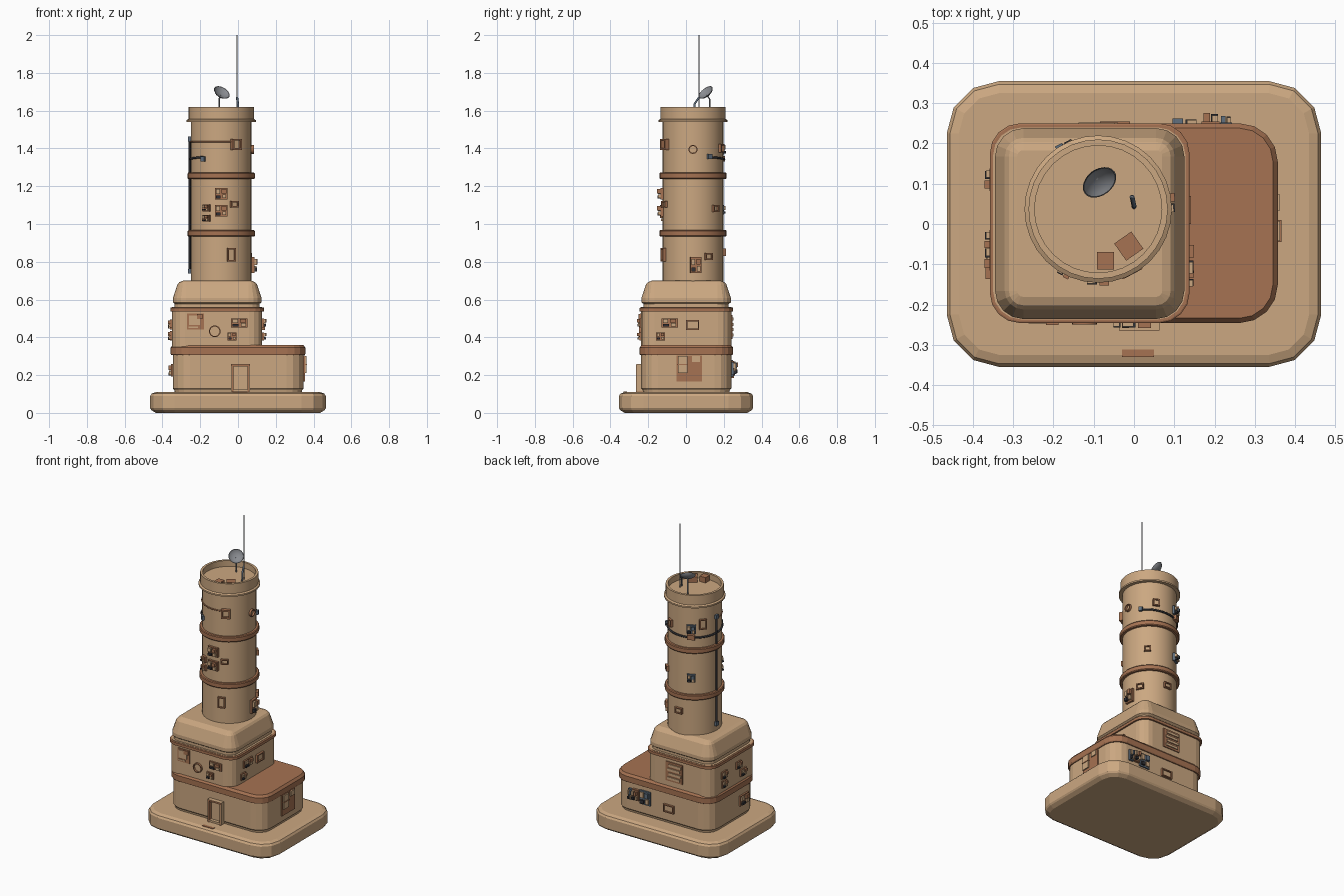
import bpy, bmesh, math
from mathutils import Matrix, Vector

if "Cube" in bpy.data.objects:
    bpy.data.objects.remove(bpy.data.objects["Cube"])


def material(name, *rgb):
    m = bpy.data.materials.new(name)
    m.use_nodes = True
    m.diffuse_color = (*rgb, 1)
    m.node_tree.nodes["Principled BSDF"].inputs["Base Color"].default_value = (*rgb, 1)
    return m


SAND = material("sandstone", 0.60, 0.39, 0.22)
CLAY = material("terracotta", 0.38, 0.17, 0.085)
DARK = material("dark_cable", 0.03, 0.03, 0.035)
BLUE = material("blue_grey_metal", 0.12, 0.16, 0.21)
GREY = material("dish_grey", 0.25, 0.26, 0.28)
MATS = [SAND, CLAY, DARK, BLUE, GREY]
CX, CY, R = -0.089, 0.037, 0.161


def finish(name, bm, mats, smooth=False):
    bmesh.ops.recalc_face_normals(bm, faces=bm.faces)
    me = bpy.data.meshes.new(name)
    bm.to_mesh(me)
    bm.free()
    for m in mats:
        me.materials.append(m)
    ob = bpy.data.objects.new(name, me)
    bpy.context.collection.objects.link(ob)
    if smooth:
        bpy.ops.object.select_all(action='DESELECT')
        ob.select_set(True)
        bpy.context.view_layer.objects.active = ob
        bpy.ops.object.shade_smooth_by_angle(angle=math.radians(30))
    return ob


def skin(bm, rings, cap=True):
    loops = [[bm.verts.new(p) for p in ring] for ring in rings]
    n = len(loops[0])
    for a, b in zip(loops, loops[1:]):
        for i in range(n):
            bm.faces.new((a[i], a[(i + 1) % n], b[(i + 1) % n], b[i]))
    if cap:
        bm.faces.new(loops[0])
        bm.faces.new(loops[-1])


def slab(name, x0, x1, y0, y1, r, levels, mat, seg=3):
    """Rounded rectangular block lofted through (height, inset) levels."""
    rings = []
    for z, d in levels:
        rr = max(r - d, 0.01)
        ring = []
        for k, (px, py) in enumerate([(x1, y1), (x0, y1), (x0, y0), (x1, y0)]):
            sx, sy = (1 if px == x1 else -1), (1 if py == y1 else -1)
            for i in range(seg + 1):
                a = math.pi / 2 * (k + i / seg)
                ring.append((px - sx * (d + rr) + rr * math.cos(a),
                             py - sy * (d + rr) + rr * math.sin(a), z))
        rings.append(ring)
    bm = bmesh.new()
    skin(bm, rings)
    return finish(name, bm, [mat])


def lathe(name, profile, mat, M, n=32, cap=True):
    bm = bmesh.new()
    skin(bm, [[M @ Vector((r * math.cos(math.tau * i / n), r * math.sin(math.tau * i / n), z))
               for i in range(n)] for r, z in profile], cap)
    return finish(name, bm, [mat], True)


def tube(name, points, radius, mat):
    cu = bpy.data.curves.new(name, 'CURVE')
    cu.dimensions = '3D'
    cu.bevel_depth, cu.bevel_resolution, cu.use_fill_caps = radius, 1, True
    sp = cu.splines.new('POLY')
    sp.points.add(len(points) - 1)
    for p, c in zip(sp.points, points):
        p.co = (*c, 1)
    cu.materials.append(mat)
    ob = bpy.data.objects.new(name, cu)
    bpy.context.collection.objects.link(ob)


def wall(az, pos, z):
    """Local frame on a flat wall: x along it, -y outward."""
    return Matrix.Translation((*pos, z)) @ Matrix.Rotation(math.radians(az + 90), 4, 'Z')


def on_tower(az, z):
    a = math.radians(az)
    return wall(az, (CX + R * math.cos(a), CY + R * math.sin(a)), z)


def plates(name, M, items):
    """Boxes (u, v, width, height, depth, material) standing out of a wall."""
    bm = bmesh.new()
    for u, v, w, h, d, m in items:
        T = M @ Matrix.Translation((u, (0.01 - d) / 2, v)) @ Matrix.Diagonal((w, d + 0.01, h, 1))
        made = bmesh.ops.create_cube(bm, size=1, matrix=T)
        for f in {f for vert in made["verts"] for f in vert.link_faces}:
            f.material_index = MATS.index(m)
    return finish(name, bm, MATS)


def window(name, M, w, h, mat=CLAY, pane=SAND, d=0.014, t=0.007):
    bars = [(s * (w - t) / 2, 0, t, h, d, mat) for s in (-1, 1)]
    bars += [(0, s * (h - t) / 2, w, t, d, mat) for s in (-1, 1)]
    plates(name, M, bars + [(0, 0, w - t, h - t, 0.005, pane)])


def machine(name, M, w, h, mat=CLAY, d=0.018):
    """Equipment panel: backing plate with a few raised modules."""
    plates(name, M, [(0, 0, w, h, d * 0.5, mat),
                     (-w * .25, h * .2, w * .32, h * .4, d, SAND),
                     (w * .22, h * .22, w * .36, h * .36, d * 1.2, mat),
                     (-w * .22, -h * .28, w * .36, h * .24, d * 1.1, DARK),
                     (w * .24, -h * .22, w * .3, h * .34, d, SAND)])


def ring(name, M, r, mat, t=0.006):
    T = M @ Matrix.Rotation(math.pi / 2, 4, 'X')
    lathe(name, [(r - t, -.01), (r - t, .012), (r, .012), (r, -.01)], mat, T, 20, False)


# Stepped building
slab("base", -.465, .465, -.355, .355, .13,
     [(0, .03), (.015, .006), (.025, 0), (.09, 0), (.102, .008), (.11, .03)], SAND)
slab("lower_storey", -.345, .348, -.237, .24, .09, [(.1, .012), (.12, .008), (.13, 0), (.33, 0)], SAND, 4)
slab("lower_roof", -.357, .357, -.246, .25, .095,
     [(.306, .004), (.312, 0), (.345, 0), (.36, .012)], CLAY, 4)
slab("middle_storey", -.35, .128, -.237, .24, .07, [(.35, 0), (.56, 0)], SAND, 4)
slab("middle_cornice", -.358, .138, -.246, .25, .075, [(.538, 0), (.556, 0), (.558, .004)], CLAY, 4)
slab("neck", -.335, .115, -.225, .225, .06, [(.55, 0), (.59, 0)], SAND, 4)
slab("upper_storey", -.345, .125, -.236, .238, .07,
     [(.575, .014), (.585, 0), (.608, 0), (.68, .024), (.692, .034), (.7, .055)], SAND, 4)

# Round tower with recessed roof
C = Matrix.Translation((CX, CY, 0))
lathe("tower", [(R, .68), (R, 1.54), (.183, 1.54), (.183, 1.55), (.173, 1.556), (.173, 1.62),
                (.158, 1.62), (.158, 1.58)], SAND, C)
for z in (.95, 1.255):
    lathe("tower_band", [(R - .01, z - .017), (.174, z - .017), (.178, z - .012), (.178, z + .012),
                         (.174, z + .017), (R - .01, z + .017)], CLAY, C, cap=False)

# Front wall
FY, BY, LX, RX, MX = -.237, .24, .348, -.347, .128
window("front_door", wall(-90, (.013, FY), .185), .1, .145, SAND, SAND, .026, .012)
plates("door_lintel", wall(-90, (.013, FY), .252), [(0, 0, .1, .01, .028, CLAY)])
plates("door_jambs", wall(-90, (.013, FY), .18), [(s * .041, 0, .007, .14, .028, CLAY) for s in (-1, 1)])
plates("door_mat", Matrix.Translation((.01, -.322, .111)), [(0, 0, .08, .004, .008, CLAY)])
M = wall(-90, (-.225, FY), .483)
plates("front_panel", M, [(0, 0, .088, .085, .006, CLAY), (-.005, .008, .06, .05, .009, SAND),
                          (.022, .028, .03, .026, .014, CLAY), (-.012, -.03, .05, .008, .01, SAND)])
ring("round_vent", wall(-90, (-.123, FY), .432), .031, CLAY)
machine("front_machine", wall(-90, (.007, FY), .477), .088, .048)
machine("front_machine", wall(-90, (-.032, FY), .405), .048, .042)

# Left wall
M = wall(0, (LX, .018), .235)
plates("left_hatch", M, [(0, 0, .135, .135, .007, CLAY), (-.035, .02, .05, .09, .015, SAND),
                         (-.035, .022, .055, .006, .018, CLAY), (.035, .05, .042, .032, .013, SAND)])
machine("left_machine", wall(0, (MX, -.087), .477), .088, .048)
machine("left_machine", wall(0, (MX, -.135), .405), .048, .042)
window("left_window", wall(0, (MX, .035), .465), .07, .052)

# Back wall
machine("back_machine", wall(90, (.125, BY), .235), .075, .09, BLUE, .018)
machine("back_machine", wall(90, (.19, BY), .24), .045, .07, CLAY, .03)
machine("back_machine", wall(90, (.228, BY), .235), .03, .07, BLUE, .024)
window("back_window", wall(90, (-.047, BY), .21), .075, .05)
M = wall(90, (-.085, BY), .455)
plates("back_shutter", M, [(0, 0, .12, .125, .006, CLAY)] +
       [(.008 * (i % 2), -.042 + .028 * i, .09, .016, .012, SAND) for i in range(4)])

# Right wall
machine("right_machine", wall(180, (RX, -.1), .225), .09, .065)
for y, z, w in ((.11, .465, .055), (-.04, .472, .05), (.11, .405, .045), (-.085, .41, .06)):
    machine("right_machine", wall(180, (RX - .003, y), z), w, .045)

# Tower fittings, placed by bearing and height
for az, z, w, h in ((-71, .837, .045, .07), (-65, 1.105, .045, .033), (46, 1.082, .04, .035),
                    (30, .828, .045, .037), (90, .85, .05, .038), (142, 1.425, .045, .065),
                    (64, 1.4, .04, .045)):
    window("tower_window", on_tower(az, z), w, h)
window("tower_box_window", on_tower(-62, 1.422), .055, .058, CLAY, SAND, .022, .01)
for az, z, w, h in ((-90, 1.16, .068, .06), (-90, 1.07, .068, .06),
                    (-118, 1.085, .04, .036), (-118, 1.03, .04, .036)):
    machine("tower_machine", on_tower(az, z), w, h, CLAY, .024)
machine("tower_machine", on_tower(5, .782), .058, .085, CLAY, .026)
machine("tower_blue_machine", on_tower(118, 1.395), .055, .055, BLUE, .022)
machine("tower_blue_machine", on_tower(118, 1.075), .05, .05, BLUE, .022)
plates("cable_junction", on_tower(118, 1.345), [(0, 0, .045, .03, .02, CLAY)])
ring("tower_porthole", on_tower(0, 1.395), .024, CLAY)


# Cables around and down the tower
def arc(a0, a1, z, r, sag=0):
    pts = []
    for i in range(25):
        a = math.radians(a0 + (a1 - a0) * i / 24)
        pts.append((CX + r * math.cos(a), CY + r * math.sin(a), z - sag * math.sin(math.pi * i / 24)))
    return pts


tube("dark_wrap_cable", arc(32, 235, 1.355, R + .004, .015), .006, DARK)
tube("clay_wrap_cable", arc(178, 292, 1.435, R + .002), .004, CLAY)
a = math.radians(176)
px, py = CX + (R + .006) * math.cos(a), CY + (R + .006) * math.sin(a)
tube("drop_cable", [(px, py, 1.46), (px, py, .74)], .006, DARK)
for az, z in ((32, 1.357), (235, 1.345), (176, 1.45), (176, .75)):
    plates("cable_end", on_tower(az, z), [(0, 0, .022, .026, .014, BLUE)])

# Roof equipment
lathe("roof_floor", [(.16, 1.57), (.16, 1.581)], SAND, C)
for x, y, s, turn in ((-.071, -.091, .043, 0), (-.013, -.055, .052, 35)):
    T = Matrix.Translation((x, y, 1.58)) @ Matrix.Rotation(math.radians(turn), 4, 'Z')
    bm = bmesh.new()
    bmesh.ops.create_cube(bm, size=1, matrix=T @ Matrix.Translation((0, 0, .018))
                          @ Matrix.Diagonal((s, s, .036, 1)))
    finish("roof_box", bm, [CLAY])
tube("antenna", [(-.005, .068, 1.58), (-.005, .068, 2.0)], .0035, GREY)
tube("antenna_brace", [(0, .043, 1.58), (0, .045, 1.635), (-.005, .068, 1.67)], .006, BLUE)
tube("dish_post", [(-.1, .125, 1.58), (-.1, .125, 1.66), (-.092, .112, 1.684)], .004, GREY)
aim = Vector((.43, -.57, .7)).to_track_quat('Z', 'Y').to_matrix().to_4x4()
lathe("dish", [(.004, -.01), (.025, -.006), (.038, .001), (.046, .01), (.043, .01), (.036, .004),
               (.024, -.003), (.004, -.007)], GREY, Matrix.Translation((-.09, .109, 1.69)) @ aim, 24)
